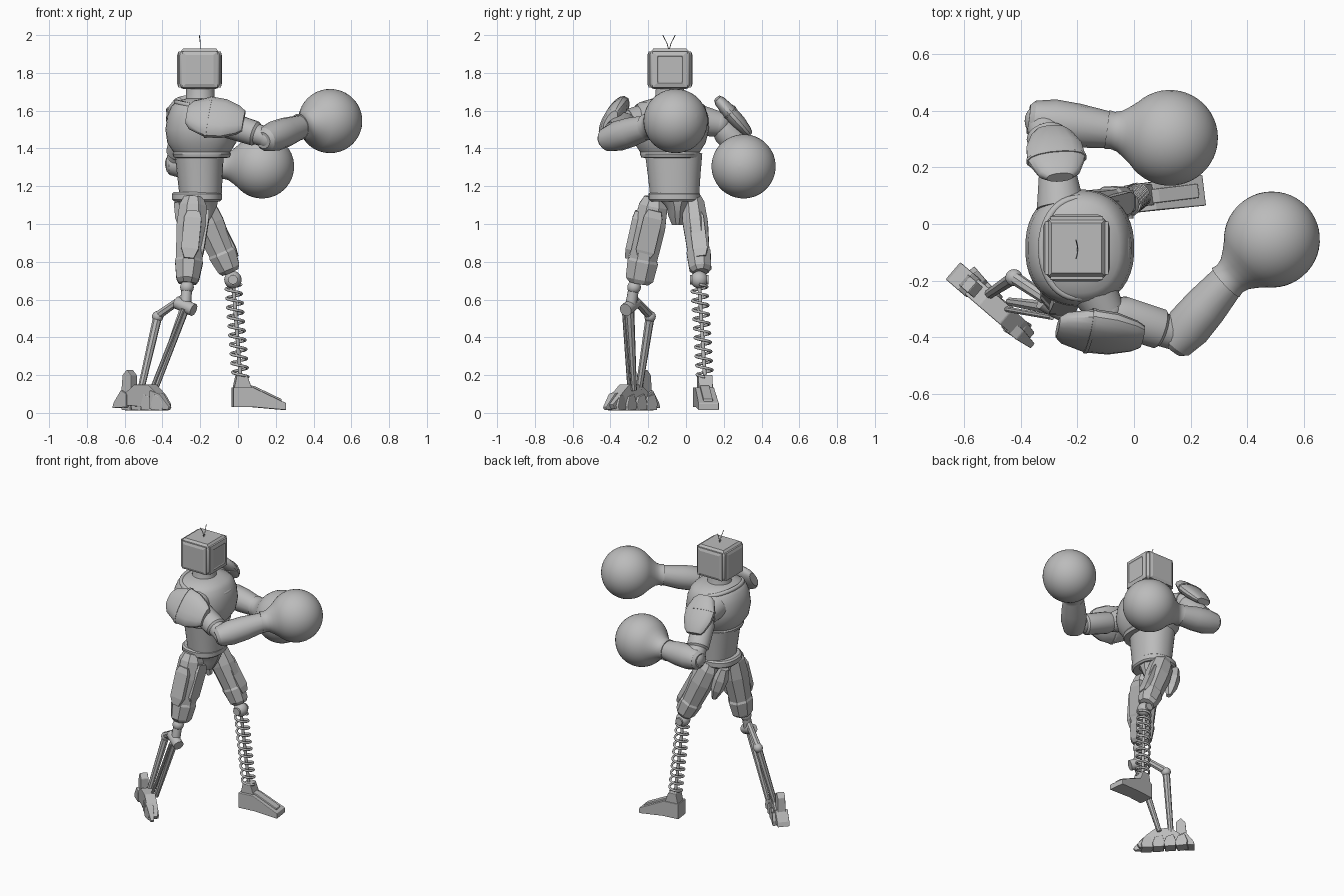
import bpy, bmesh, math
from math import sin, cos, pi
from mathutils import Vector as V, Matrix

cube = bpy.data.objects.get("Cube")
if cube:
    bpy.data.objects.remove(cube)

grey = bpy.data.materials.new("plain grey")
grey.use_nodes = True
grey.diffuse_color = (0.5, 0.5, 0.5, 1)
grey.node_tree.nodes["Principled BSDF"].inputs["Base Color"].default_value = (0.5, 0.5, 0.5, 1)


def finish(name, bm, angle=0, bevel=0, segments=2):
    bmesh.ops.recalc_face_normals(bm, faces=bm.faces)
    me = bpy.data.meshes.new(name)
    bm.to_mesh(me)
    bm.free()
    me.materials.append(grey)
    ob = bpy.data.objects.new(name, me)
    bpy.context.collection.objects.link(ob)
    if bevel:
        mod = ob.modifiers.new("bevel", "BEVEL")
        mod.width, mod.segments, mod.limit_method = bevel, segments, "ANGLE"
    if angle:
        bpy.ops.object.select_all(action="DESELECT")
        ob.select_set(True)
        bpy.context.view_layer.objects.active = ob
        bpy.ops.object.shade_smooth_by_angle(angle=math.radians(angle))
    return ob


def loft(name, a, b, rings, sides=8, u=(1, 0, 0), power=1, angle=0, bevel=0):
    """Skin rings (t, radius along u, radius across u) from a to b."""
    a, b = V(a), V(b)
    axis = (b - a).normalized()
    u = V(u)
    u = (u - axis * u.dot(axis)).normalized()
    v = axis.cross(u)
    bm = bmesh.new()
    rows = []
    for t, ru, rv in rings:
        row = []
        for i in range(sides):
            q = 2 * pi * (i + .5) / sides
            c, s = cos(q), sin(q)
            c, s = math.copysign(abs(c) ** power, c), math.copysign(abs(s) ** power, s)
            row.append(bm.verts.new(a.lerp(b, t) + u * ru * c + v * rv * s))
        rows.append(row)
    for lo, hi in zip(rows, rows[1:]):
        for i in range(sides):
            j = (i + 1) % sides
            bm.faces.new((lo[i], lo[j], hi[j], hi[i]))
    bm.faces.new(rows[0])
    bm.faces.new(rows[-1])
    return finish(name, bm, angle, bevel)


def rod(name, a, b, r1, r2, sides=16):
    return loft(name, a, b, [(0, r1, r1), (1, r2, r2)], sides, (.3, 1, .2), angle=40)


def ball(name, p, r):
    bm = bmesh.new()
    bmesh.ops.create_uvsphere(bm, u_segments=32, v_segments=20, radius=r,
                              matrix=Matrix.Translation(p))
    return finish(name, bm, 60)


def prism(name, profile, width, at, yaw, toe=1, bevel=.004):
    """Extrude an (x, z) outline sideways, turn it and put it in place."""
    bm = bmesh.new()
    m = Matrix.Translation(at) @ Matrix.Rotation(yaw, 4, "Z")
    far = max(x for x, z in profile)
    sides = []
    for s in (-1, 1):
        sides.append([bm.verts.new(m @ V((x, s * width * (toe if x > far * .8 else 1), z)))
                      for x, z in profile])
        bm.faces.new(sides[-1])
    n = len(profile)
    for i in range(n):
        j = (i + 1) % n
        bm.faces.new((sides[0][i], sides[0][j], sides[1][j], sides[1][i]))
    return finish(name, bm, 0, bevel)


def wire(name, pts, r, closed=False):
    cu = bpy.data.curves.new(name, "CURVE")
    cu.dimensions, cu.bevel_depth, cu.bevel_resolution, cu.use_fill_caps = "3D", r, 2, True
    sp = cu.splines.new("POLY")
    sp.points.add(len(pts) - 1)
    for p, co in zip(sp.points, pts):
        p.co = (*co, 1)
    sp.use_cyclic_u = closed
    sp.use_smooth = True
    cu.materials.append(grey)
    ob = bpy.data.objects.new(name, cu)
    bpy.context.collection.objects.link(ob)
    bpy.ops.object.select_all(action="DESELECT")
    ob.select_set(True)
    bpy.context.view_layer.objects.active = ob
    bpy.ops.object.convert(target="MESH")


# Rounded boxy head, a recessed screen in front and raised panels on the other sides
head = (-.203, -.085, 1.818)
bm = bmesh.new()
bmesh.ops.create_cube(bm, size=1, matrix=Matrix.Translation(head) @ Matrix.Diagonal((.22, .22, .208, 1)))
finish("head", bm, 35, .03, 3)
for name, d in (("screen_frame", (1, 0, 0)), ("left_panel", (0, 1, 0)),
                ("right_panel", (0, -1, 0)), ("back_panel", (-1, 0, 0))):
    start = V(head) + V(d) * .1
    inner = [(1.1, .1, .095), (.9, .092, .087)] if name == "screen_frame" else [(1.1, .11, .105)]
    loft(name, start, start + V(d) * .017, [(0, .135, .132), (.7, .135, .132)] + inner, 4, (0, 0, 1))
loft("head_top", (-.203, -.085, 1.915), (-.203, -.085, 1.928), [(0, .14, .14), (1, .125, .125)], 4)
for s in (-1, 1):
    wire("antenna", [(-.2, -.09, 1.92), (-.2, -.09 + s * .012, 1.96), (-.205, -.09 + s * .033, 2)], .0022)
loft("neck", (-.2, -.085, 1.62), (-.2, -.085, 1.72), [(0, .09, .095), (.4, .077, .08), (1, .075, .075)],
     28, angle=40)

# Torso
chest = [(1.35, .13, .135), (1.352, .148, .152), (1.37, .155, .16), (1.38, .15, .158), (1.43, .183, .19),
         (1.5, .193, .207), (1.57, .183, .203), (1.62, .163, .187), (1.645, .14, .16), (1.665, .08, .09)]
loft("chest", (-.192, -.085, 1.35), (-.192, -.085, 1.65),
     [((z - 1.35) / .3, x, y) for z, x, y in chest], 40, power=.88, angle=40)
wire("collar", [(-.195 + (.15 + .018 * cos(q)) * cos(q), -.085 + .175 * sin(q), 1.615 - .03 * cos(q))
                for q in [2 * pi * i / 48 for i in range(48)]], .014, True)
loft("abdomen", (-.198, -.06, 1.15), (-.205, -.065, 1.37),
     [(0, .112, .13), (.5, .121, .14), (1, .13, .152)], 32, power=.9, angle=40)
loft("belt", (-.217, -.062, 1.12), (-.217, -.062, 1.17),
     [(0, .122, .128), (.2, .132, .138), (.8, .132, .138), (1, .122, .128)], 32, power=.85, angle=30)
loft("pelvis", (-.21, -.045, .995), (-.21, -.045, 1.13),
     [(0, .045, .03), (.35, .075, .05), (.7, .1, .06), (1, .11, .1)], 12, angle=30)

# Boxing gloves: a flared cuff running into a round fist
def glove(name, centre, direction):
    c, d = V(centre), V(direction).normalized()
    r = .17
    prof = [(-.225, .07), (-.205, .066), (-.18, .073), (-.155, .09)]
    prof += [(-r * cos(q), r * sin(q)) for q in [.72 + i * (pi - .74) / 18 for i in range(19)]]
    loft(name, c, c + d, [(t, w, w) for t, w in prof], 40, (0, 0, 1), angle=60)
    return c - d * .21


def arm(side, socket, shoulder, elbow, wrist):
    rod(side + "_shoulder_socket", socket, shoulder, .085, .068, 24)
    ball(side + "_shoulder_joint", shoulder, .064)
    loft(side + "_upper_arm", shoulder, elbow,
         [(0, .05, .05), (.2, .07, .074), (.72, .066, .072), (.76, .055, .06), (1, .055, .058)],
         20, (0, 0, 1), angle=35)
    ball(side + "_elbow", elbow, .062)
    loft(side + "_forearm", V(elbow) - (V(wrist) - V(elbow)) * .2, wrist,
         [(0, .045, .05), (.06, .064, .068), (.3, .08, .082), (.6, .078, .078), (1, .062, .064)],
         14, (0, 0, 1), angle=30)


arm("right", (-.15, -.22, 1.55), (-.1, -.31, 1.54), (.165, -.395, 1.455),
    glove("right_glove", (.488, -.055, 1.545), (.73, .68, .14)))
arm("left", (-.26, .06, 1.55), (-.27, .17, 1.53), (-.325, .365, 1.32),
    glove("left_glove", (.127, .305, 1.305), (1, -.13, 0)))

# Shoulder guards: curved plates, each with a raised seam band
def guard(side, a, b, thick, wide, u):
    rings = [(0, .5, .45), (.08, .75, .7), (.38, 1, 1), (.65, 1, .95), (.9, .75, .7), (1, .5, .5)]
    loft(side + "_shoulder_guard", a, b, [(t, thick * p, wide * q) for t, p, q in rings],
         16, u, .9, 32)
    loft(side + "_guard_band", a, b, [(t, thick + .003, wide * q + .003) for t, q in ((.36, 1), (.4, 1))],
         16, u, .9, 32)


guard("right", (-.27, -.365, 1.58), (.03, -.4, 1.545), .05, .122, (0, -.85, .5))
guard("left", (-.262, .165, 1.665), (-.295, .335, 1.475), .04, .105, (0, .75, .66))

# Armoured thighs with side plates and square knee cuffs
thigh = [(0, .055, .06), (.1, .078, .082), (.35, .086, .092), (.72, .075, .08), (.75, .08, .088),
         (.95, .065, .08), (1, .05, .055)]
loft("right_thigh", (-.235, -.165, 1.14), (-.268, -.25, .685), thigh, 8)
loft("right_thigh_plate", (-.235, -.26, 1.07), (-.26, -.315, .82),
     [(0, .045, .012), (.15, .065, .022), (.8, .065, .022), (1, .035, .012)], 4)
loft("right_thigh_front", (-.165, -.165, 1.07), (-.2, -.225, .82),
     [(0, .015, .05), (.15, .025, .07), (.85, .02, .07), (1, .01, .045)], 4)
loft("left_thigh", (-.215, .035, 1.14), (-.04, .078, .745),
     [(t, w * 1.0, d * .78) for t, w, d in thigh], 8)
loft("left_thigh_plate", (-.125, .05, 1.07), (-.005, .08, .83),
     [(0, .012, .035), (.15, .02, .055), (.85, .02, .055), (1, .01, .035)], 4)
loft("left_hip_plate", (-.315, .025, 1.12), (-.25, .045, .9),
     [(0, .03, .035), (.35, .048, .05), (.7, .04, .045), (1, .015, .02)], 6)

# Spring shin on the left leg
ball("left_knee", (-.027, .07, .705), .046)
rod("left_knee_pin", (-.027, .02, .705), (-.027, .12, .705), .025, .025)
top, low = V((-.025, .07, .68)), V((.013, .1, .19))
rod("spring_core", top, low, .01, .01)
turns, steps = 10, 24
wire("shin_spring", [top.lerp(low, i / (turns * steps))
                     + V((cos(2 * pi * i / steps), sin(2 * pi * i / steps), 0)) * .041
                     for i in range(turns * steps + 1)], .0075)

# Left foot
prism("left_foot", [(-.03, .03), (-.03, .135), (.075, .135), (.25, .052), (.25, .015), (.08, .03)],
      .05, (0, .09, 0), .12, 1.1)
prism("left_foot_ridge", [(.05, .12), (.05, .15), (.09, .14), (.23, .073), (.23, .045)],
      .025, (0, .09, 0), .12)
prism("left_ankle", [(-.025, .13), (-.01, .2), (.045, .2), (.07, .13)], .038, (0, .097, 0), .12)

# Jointed shin of struts on the right leg
ball("right_knee", (-.27, -.275, .665), .036)
rod("knee_link", (-.27, -.275, .67), (-.28, -.295, .55), .028, .03)
rod("knee_pin", (-.325, -.27, .585), (-.235, -.32, .545), .034, .034)
rod("front_strut", (-.28, -.3, .56), (-.44, -.275, .12), .026, .015, 8)
rod("upper_strut", (-.29, -.28, .61), (-.425, -.19, .515), .02, .024, 8)
ball("strut_joint", (-.425, -.19, .51), .03)
rod("rear_strut", (-.425, -.19, .51), (-.515, -.25, .12), .024, .018, 8)
rod("thin_strut", (-.29, -.33, .55), (-.46, -.3, .12), .01, .01, 8)

# Right foot: a blocky wedge carrying four ground blocks and a heel spur
yaw, at = -.71, V((-.49, -.295, 0))
prism("right_foot", [(-.11, .04), (-.12, .1), (-.05, .15), (.05, .15), (.11, .1), (.165, .045), (.15, .02)],
      .036, at, yaw, .6)
side = Matrix.Rotation(yaw, 3, "Z")
for i in range(4):
    spot = at + side @ V((-.12 + i * .075, .02 - .008 * i, 0))
    prism("ground_block", [(-.034, .015), (-.038, .05), (-.02, .1), (.025, .085), (.04, .04), (.034, .012)],
          .036, spot, yaw + .1 * (i - 1.5))
prism("heel_spur", [(-.15, .1), (-.14, .2), (-.11, .23), (-.08, .2), (-.08, .1)], .025, at, yaw)
prism("outer_toe", [(.06, .02), (.06, .12), (.13, .1), (.19, .03), (.18, .015)], .022,
      at + side @ V((0, -.018, 0)), yaw, .5)
prism("rear_block", [(-.2, .025), (-.19, .055), (-.14, .12), (-.1, .1), (-.1, .03)], .04, at, yaw)
